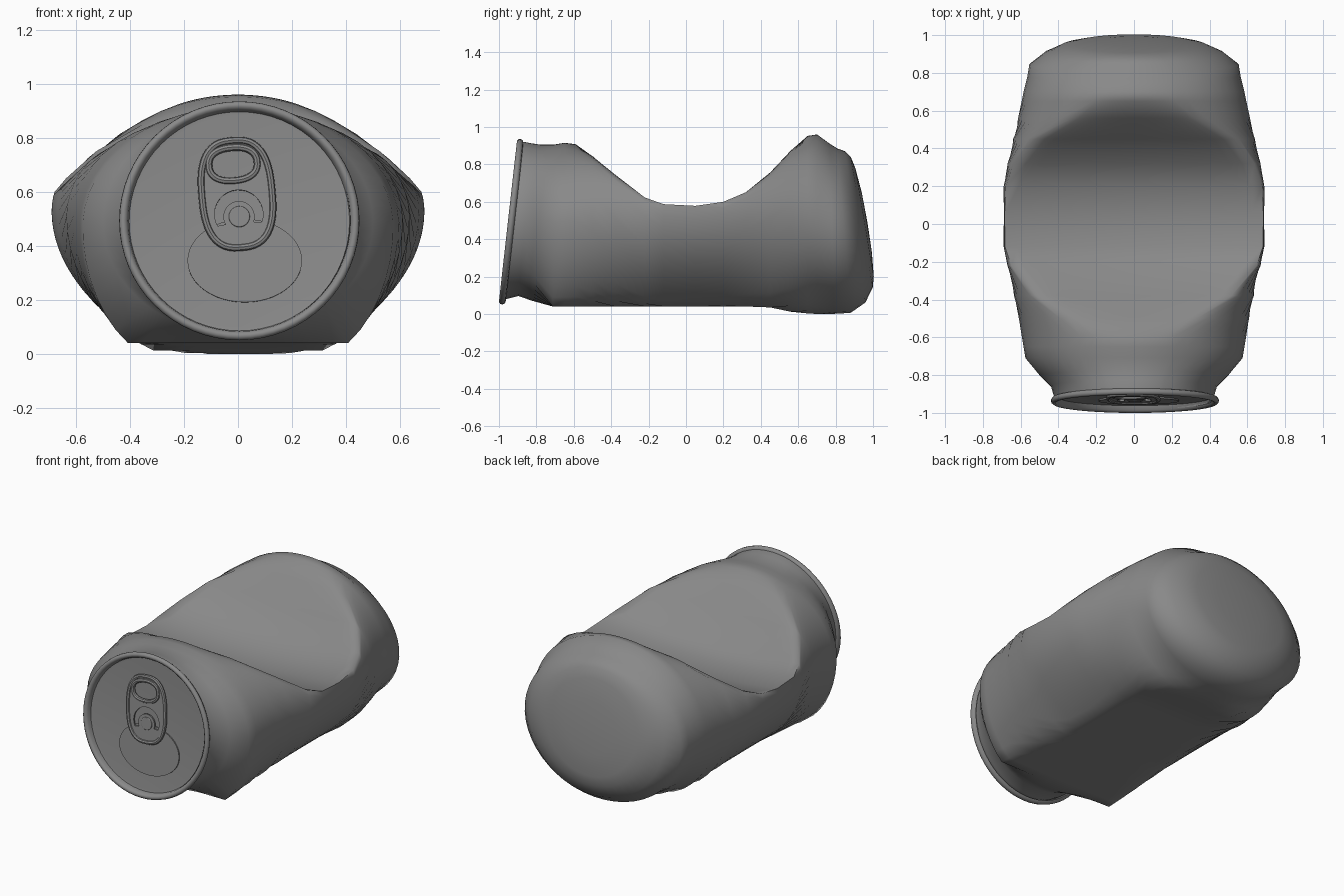
import bpy, bmesh, math
from mathutils import Matrix

if "Cube" in bpy.data.objects:
    bpy.data.objects.remove(bpy.data.objects["Cube"])

TILT = math.radians(6.4)
LID = Matrix.Translation((0.005, -0.952, 0.495)) @ Matrix.Rotation(math.pi / 2 - TILT, 4, 'X')

# Dark metal
METAL = bpy.data.materials.new("dark_metal")
METAL.diffuse_color = (0.25, 0.25, 0.25, 1)
METAL.use_nodes = True
METAL.node_tree.nodes["Principled BSDF"].inputs["Base Color"].default_value = METAL.diffuse_color


def clamp(v):
    return max(0.0, min(1.0, v))


def finish(ob, angle):
    ob.data.materials.append(METAL)
    bpy.ops.object.select_all(action='DESELECT')
    ob.select_set(True)
    bpy.context.view_layer.objects.active = ob
    if ob.type == 'CURVE':
        bpy.ops.object.convert(target='MESH')
    bpy.ops.object.shade_smooth_by_angle(angle=math.radians(angle))


def loft(name, rings, cap_end=None, angle=35, matrix=None):
    """Skin closed rings of equal length; optionally close the last with a fan."""
    bm = bmesh.new()
    rows = [[bm.verts.new(p) for p in r] for r in rings]
    n = len(rows[0])
    for a, b in zip(rows, rows[1:]):
        for i in range(n):
            j = (i + 1) % n
            bm.faces.new((a[i], a[j], b[j], b[i]))
    if cap_end:
        c = bm.verts.new(cap_end)
        for i in range(n):
            bm.faces.new((rows[-1][i], rows[-1][(i + 1) % n], c))
    bmesh.ops.recalc_face_normals(bm, faces=bm.faces)
    me = bpy.data.meshes.new(name)
    bm.to_mesh(me)
    bm.free()
    ob = bpy.data.objects.new(name, me)
    bpy.context.collection.objects.link(ob)
    if matrix:
        ob.matrix_world = matrix
    finish(ob, angle)
    return ob


# Crushed body: y, half width, bottom, top, height at which the dent cuts the top
SECTIONS = [
    (-.935, .415, .08, .92, 2), (-.91, .425, .08, .92, 2), (-.86, .44, .095, .912, 2),
    (-.80, .50, .07, .905, 2), (-.71, .575, .04, .905, 2), (-.65, .585, .04, .915, 2),
    (-.59, .595, .04, .925, .96), (-.50, .61, .04, .93, .86), (-.38, .635, .04, .93, .755),
    (-.22, .67, .04, .93, .625), (-.12, .69, .04, .93, .587), (.05, .69, .04, .93, .578),
    (.20, .69, .04, .93, .60), (.32, .67, .04, .94, .655), (.45, .64, .035, .95, .765),
    (.56, .615, .012, .96, .89), (.65, .595, .003, .965, 1.02), (.70, .585, 0, .96, 2),
    (.78, .565, 0, .91, 2), (.84, .555, .005, .885, 2), (.90, .475, .06, .87, 2),
    (.938, .39, .14, .84, 2), (.953, .32, .2, .78, 2), (.965, .18, .33, .65, 2),
]


def body_ring(y, w, bot, top, cut, low=44, high=19):
    dent = clamp((top - cut) * 3)
    flat = clamp((y + 0.8) / 0.09) * clamp((0.72 - y) / 0.25)
    mid = (bot + top) / 2 * (1 - dent) + 0.53 * dent
    up, down = top - mid, mid - bot + 0.14 * flat
    power = 1 + flat * (0.7 * clamp((w - 0.575) / 0.115) - 0.2)
    tc = math.asin(max(0.05, min(0.93, (cut - mid) / up)))
    soft = 0.06 * (1 - dent)

    def pressed(x, z):
        """Blend the round top softly into the dent surface."""
        d = cut - 0.05 * dent * (1 - min(1, x / math.cos(tc)) ** 2) if abs(x) < math.cos(tc) else cut
        return 0.5 * (z + d - math.sqrt((z - d) ** 2 + soft ** 2)) if cut < 1.5 else z

    pts = []
    for i in range(low):
        a = tc - i / (low - 1) * (math.pi + 2 * tc)
        s, c = math.sin(a), math.cos(a)
        if s < 0:
            pts.append((w * math.copysign(abs(c) ** power, c), max(bot, mid + s * down)))
        else:
            pts.append((w * c, pressed(c, mid + s * up)))
    for i in range(1, high + 1):
        x = (-1 + 2 * i / (high + 1)) * math.cos(tc)
        pts.append((w * x, pressed(x, mid + up * math.sqrt(1 - x * x))))
    lean = 0.11 * clamp((-0.7 - y) / 0.2) - 0.17 * clamp((y - 0.75) / 0.19)
    return [(x, y + lean * (z - 0.5), z) for x, z in pts]


loft("can_body", [body_ring(*s) for s in SECTIONS], (0, .97, .49), 85)

# Lid: rolled rim and recessed panel, turned about its axis
profile = [(.425, -.036), (.438, -.032), (.445, -.02), (.443, -.008), (.433, 0), (.422, -.002),
           (.413, -.012), (.408, -.036), (.395, -.038)]
loft("lid", [[(r * math.cos(k * math.tau / 64), r * math.sin(k * math.tau / 64), h)
              for k in range(64)] for r, h in profile], (0, 0, -.038), 50, LID)


def oval(cx, cy, rx, ry, power=1.0, n=48):
    out = []
    for k in range(n):
        c, s = math.cos(k * math.tau / n), math.sin(k * math.tau / n)
        out.append((cx + rx * math.copysign(abs(c) ** power, c),
                    cy + ry * math.copysign(abs(s) ** power, s)))
    return out


def curve_part(name, outlines, h, extrude=0.0, bevel=0.0, turn=0.0, fill=True):
    """Flat plate with holes (fill) or a rounded bead along each outline."""
    cu = bpy.data.curves.new(name, 'CURVE')
    cu.dimensions = '2D' if fill else '3D'
    cu.fill_mode = 'BOTH' if fill else 'FULL'
    cu.extrude, cu.bevel_depth, cu.bevel_resolution = extrude, bevel, 2
    for pts in outlines:
        sp = cu.splines.new('POLY')
        sp.points.add(len(pts) - 1)
        for p, (x, y) in zip(sp.points, pts):
            p.co = (x, y, 0, 1)
        sp.use_cyclic_u = True
    ob = bpy.data.objects.new(name, cu)
    bpy.context.collection.objects.link(ob)
    ob.matrix_world = LID @ Matrix.Translation((0, 0, h)) @ Matrix.Rotation(turn, 4, 'Z')
    finish(ob, 40)


# Opening panel
curve_part("opening_panel", [oval(.02, -.147, .212, .155)], -.036, .006)

# Pull tab: plate with finger hole and C-shaped slot, plus rolled edges
turn = math.radians(5)
edge = oval(0, .1, .13, .2, .75)
hole = oval(-.005, .212, .09, .062, .85)
arc = [math.radians(-25 + 230 * k / 20) for k in range(21)]
slot = [(.09 * math.cos(a), .025 + .09 * math.sin(a)) for a in arc]
slot += [(.058 * math.cos(a), .015 + .058 * math.sin(a)) for a in reversed(arc)]
curve_part("pull_tab", [edge, hole, slot], -.02, .005, turn=turn)
curve_part("tab_rolled_edges", [edge, hole], -.018, 0, .013, turn, fill=False)

# Rivet
curve_part("rivet", [oval(0, .015, .035, .035, n=24)], -.02, .005, .004)
